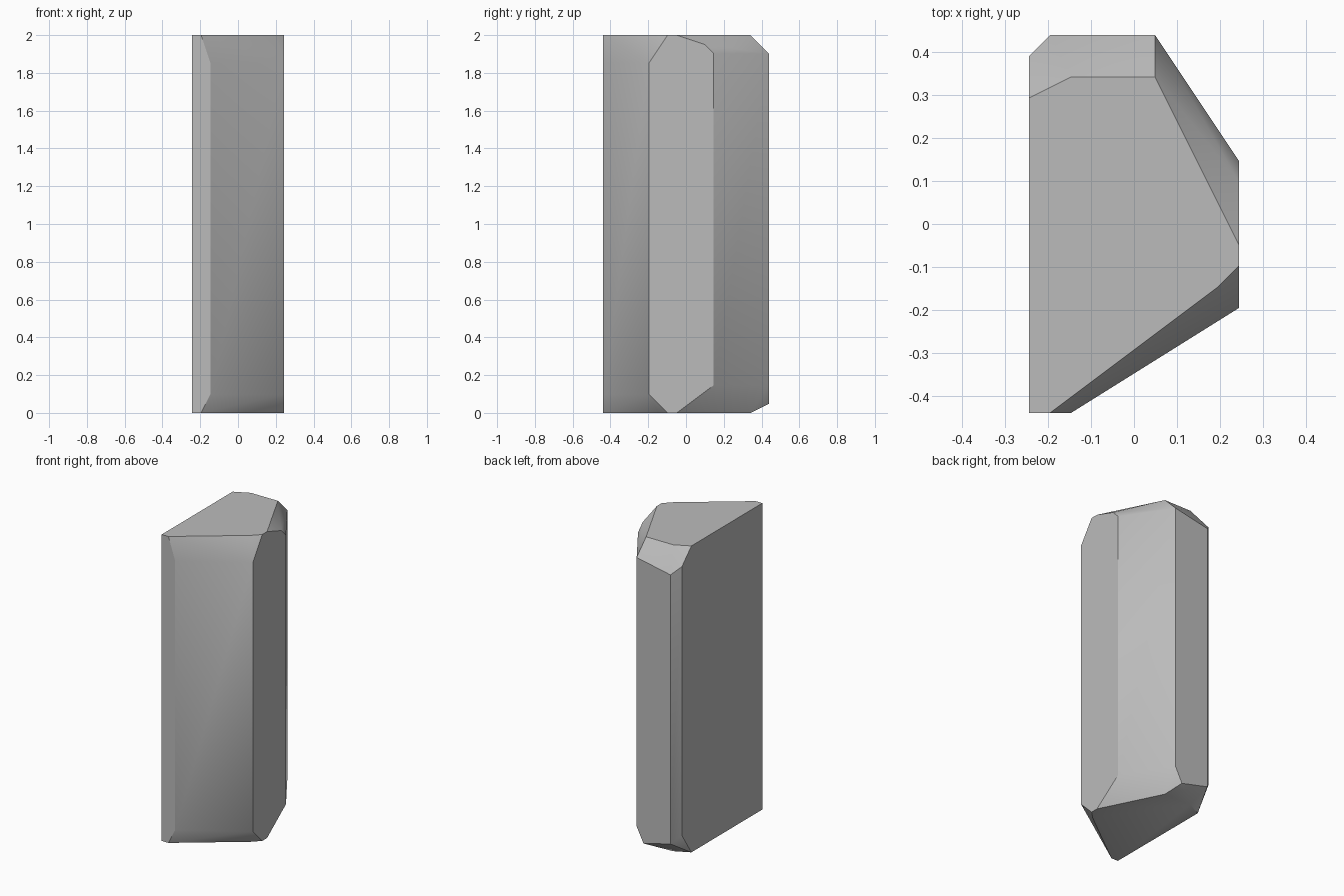
import bpy
import bmesh
from math import radians

cube = bpy.data.objects.get("Cube")
if cube:
    bpy.data.objects.remove(cube, do_unlink=True)

HEIGHT = 41            # column height in modelling steps
STEP = 2 / HEIGHT      # size of one step

# Side corners: x, y, bottom trim, top trim
side_corners = [(-5, -9, 0, 0), (-3, -9, 2, 3), (5, -4, 2, 3), (5, 3, 3, 2),
                (1, 9, 3, 2), (-4, 9, 2, 3), (-5, 8, 3, 2)]
# Outline shared by the flat top and the flat base
cap_rim = [(-4, -9), (4, -3), (5, -2), (5, -1), (1, 7), (-3, 7), (-5, 6)]
# Single chips on the right shoulder and the back foot
chips = [(5, 2, HEIGHT - 1), (0, 9, 1)]

points = list(chips)
for x, y, low, high in side_corners:
    points += [(x, y, low), (x, y, HEIGHT - high)]
for x, y in cap_rim:
    points += [(x, y, 0), (x, y, HEIGHT)]


def stone_material(name, value):
    mat = bpy.data.materials.new(name)
    mat.use_nodes = True
    color = (value, value, value, 1)
    mat.diffuse_color = color
    mat.node_tree.nodes["Principled BSDF"].inputs["Base Color"].default_value = color
    return mat


# Chiselled column: a convex block with flat facets merged
bm = bmesh.new()
for point in points:
    bm.verts.new([c * STEP for c in point])
hull = bmesh.ops.convex_hull(bm, input=bm.verts)
unused = {g for g in hull["geom_interior"] + hull["geom_unused"]
          if isinstance(g, bmesh.types.BMVert)}
bmesh.ops.delete(bm, geom=list(unused), context="VERTS")
bmesh.ops.dissolve_limit(bm, angle_limit=radians(1), verts=bm.verts, edges=bm.edges)
bmesh.ops.recalc_face_normals(bm, faces=bm.faces)

mesh = bpy.data.meshes.new("stone_column")
bm.to_mesh(mesh)
bm.free()
mesh.materials.append(stone_material("grey stone", 0.5))
column = bpy.data.objects.new("stone_column", mesh)
bpy.context.collection.objects.link(column)

# Soft shading over shallow facets, crisp over the rest
bpy.context.view_layer.objects.active = column
column.select_set(True)
bpy.ops.object.shade_smooth_by_angle(angle=radians(30))
